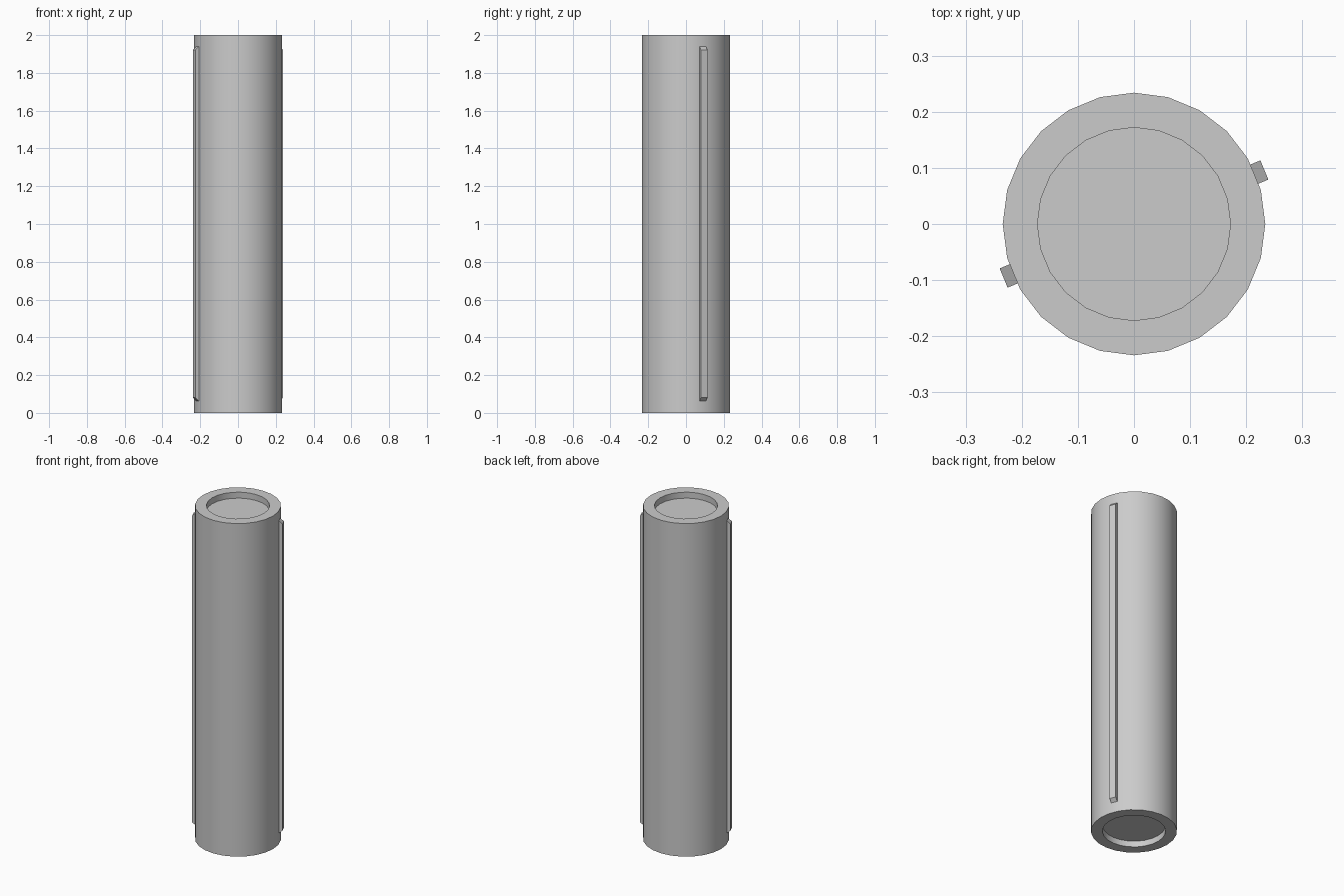
import bpy, bmesh, math
from mathutils import Matrix

if "Cube" in bpy.data.objects:
    bpy.data.objects.remove(bpy.data.objects["Cube"])

SIDES = 24
R_OUT, R_IN, HEIGHT, RECESS = 0.234, 0.172, 2.0, 0.036


def make_object(name, bm):
    bmesh.ops.recalc_face_normals(bm, faces=bm.faces)
    mesh = bpy.data.meshes.new(name)
    bm.to_mesh(mesh)
    bm.free()
    obj = bpy.data.objects.new(name, mesh)
    bpy.context.collection.objects.link(obj)
    return obj


# Tube body: turned profile with a shallow round recess in each end
profile = [(R_IN, RECESS), (R_IN, 0), (R_OUT, 0),
           (R_OUT, HEIGHT), (R_IN, HEIGHT), (R_IN, HEIGHT - RECESS)]
bm = bmesh.new()
rings = []
for r, z in profile:
    rings.append([bm.verts.new((r * math.cos(a), r * math.sin(a), z))
                  for a in (math.tau * i / SIDES for i in range(SIDES))])
for lower, upper in zip(rings, rings[1:]):
    for i in range(SIDES):
        j = (i + 1) % SIDES
        bm.faces.new((lower[i], lower[j], upper[j], upper[i]))
bm.faces.new(rings[0])
bm.faces.new(rings[-1])
body = make_object("tube_body", bm)
bpy.context.view_layer.objects.active = body
body.select_set(True)
bpy.ops.object.shade_smooth_by_angle(angle=math.radians(30))
body.select_set(False)

# Side ribs: thin strips with sloped ends, on two opposite facets
RIB_WIDTH, RIB_BASE, RIB_TOP = 0.037, 0.232, 0.2515
outline = [(RIB_BASE, 0.063), (RIB_TOP, 0.081), (RIB_TOP, 1.922), (RIB_BASE, 1.94)]
for name, angle in (("right_rib", 22.5), ("left_rib", 202.5)):
    bm = bmesh.new()
    face = bm.faces.new([bm.verts.new((x, -RIB_WIDTH / 2, z)) for x, z in outline])
    new = bmesh.ops.extrude_face_region(bm, geom=[face])["geom"]
    bmesh.ops.translate(bm, vec=(0, RIB_WIDTH, 0),
                        verts=[g for g in new if isinstance(g, bmesh.types.BMVert)])
    bm.transform(Matrix.Rotation(math.radians(angle), 4, 'Z'))
    make_object(name, bm)
